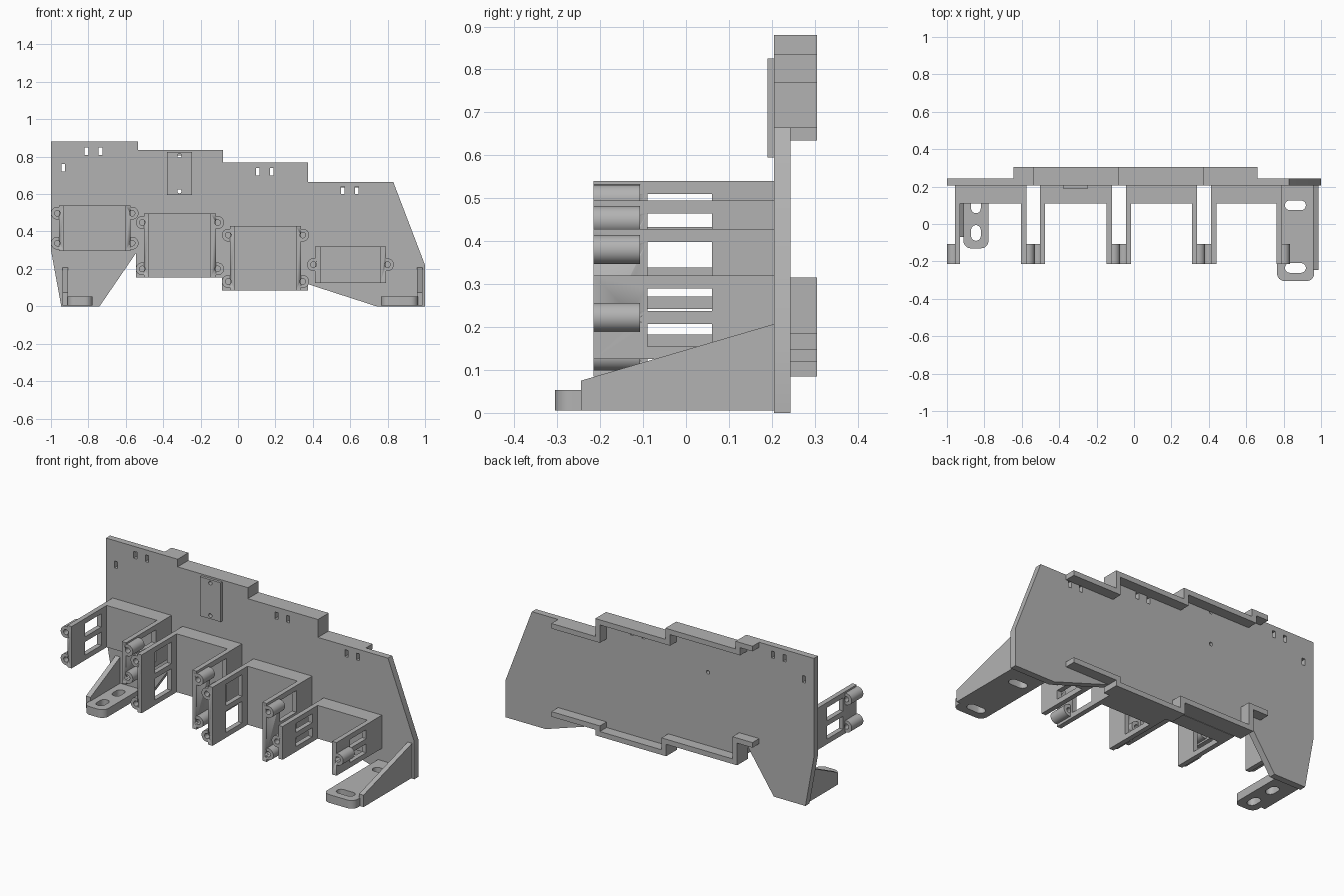
import bpy
from math import sin, cos, pi
from mathutils import Vector

cube = bpy.data.objects.get("Cube")
if cube:
    bpy.data.objects.remove(cube, do_unlink=True)

grey = bpy.data.materials.new("plain_grey")
GREY = (0.45, 0.45, 0.45, 1)
grey.use_nodes = True
grey.diffuse_color = GREY
grey.node_tree.nodes["Principled BSDF"].inputs["Base Color"].default_value = GREY

# How a profile (u, v) and depth w map onto x, y, z for each extrusion axis
AXES = {"x": lambda u, v, w: (w, u, v),
        "y": lambda u, v, w: (u, w, v),
        "z": lambda u, v, w: (u, v, w)}


def rect(u0, u1, v0, v1):
    return [(u0, v0), (u1, v0), (u1, v1), (u0, v1)]


def arc(cu, cv, r, start, end, n):
    steps = [start + (end - start) * i / n for i in range(n + 1)]
    return [(cu + r * cos(a), cv + r * sin(a)) for a in steps]


def circle(cu, cv, r, n=24):
    return arc(cu, cv, r, 0, 2 * pi, n)[:-1]


def slot(cu, cv, r, du, dv):
    """Rounded slot whose end centres sit at +-(du, dv)."""
    a = 0 if dv else -pi / 2
    return (arc(cu + du, cv + dv, r, a, a + pi, 10)
            + arc(cu - du, cv - dv, r, a + pi, a + 2 * pi, 10))


def panel(name, axis, lo, hi, outline, holes=()):
    """Extrude a profile with holes from lo to hi along an axis."""
    curve = bpy.data.curves.new(name, "CURVE")
    curve.dimensions = "2D"
    curve.fill_mode = "BOTH"
    curve.extrude = (hi - lo) / 2
    for loop in (outline, *holes):
        spline = curve.splines.new("POLY")
        spline.points.add(len(loop) - 1)
        for point, (u, v) in zip(spline.points, loop):
            point.co = (u, v, 0, 1)
        spline.use_cyclic_u = True
    temp = bpy.data.objects.new("temp", curve)
    bpy.context.collection.objects.link(temp)
    mesh = bpy.data.meshes.new_from_object(
        temp.evaluated_get(bpy.context.evaluated_depsgraph_get()))
    bpy.data.objects.remove(temp, do_unlink=True)
    bpy.data.curves.remove(curve)
    for vert in mesh.vertices:
        u, v, w = vert.co
        vert.co = Vector(AXES[axis](u, v, w + (lo + hi) / 2))
    mesh.name = name
    mesh.materials.clear()
    mesh.materials.append(grey)
    obj = bpy.data.objects.new(name, mesh)
    bpy.context.collection.objects.link(obj)
    # Weld the caps to the sides and face everything outwards
    bpy.ops.object.select_all(action="DESELECT")
    obj.select_set(True)
    bpy.context.view_layer.objects.active = obj
    bpy.ops.object.mode_set(mode="EDIT")
    bpy.ops.mesh.select_all(action="SELECT")
    bpy.ops.mesh.remove_doubles(threshold=0.0001)
    bpy.ops.mesh.normals_make_consistent(inside=False)
    bpy.ops.object.mode_set(mode="OBJECT")
    bpy.ops.object.shade_smooth_by_angle(angle=0.6)
    return obj


def cut(obj, cutter):
    """Subtract a cutter that stays as a hidden helper."""
    cutter.hide_render = True
    cutter.hide_set(True)
    cutter.display_type = "WIRE"
    mod = obj.modifiers.new("cut", "BOOLEAN")
    mod.object = cutter
    mod.solver = "EXACT"
    bpy.context.view_layer.objects.active = obj
    bpy.ops.object.modifier_apply(modifier=mod.name)
    bpy.data.objects.remove(cutter, do_unlink=True)


# Stepped back plate with cable slots
BACK, REAR = 0.205, 0.243
top_steps = [(-0.535, 0.88), (-0.535, 0.835), (-0.08, 0.835), (-0.08, 0.77),
             (0.375, 0.77), (0.375, 0.665)]
low_steps = [(-0.545, 0.285), (-0.545, 0.155), (-0.085, 0.155),
             (-0.085, 0.085), (0.375, 0.085), (0.375, 0.118)]
plate = ([(-1, 0.88)] + top_steps
         + [(0.83, 0.665), (1, 0.22), (1, 0), (0.74, 0)]
         + low_steps[::-1] + [(-0.74, 0), (-0.945, 0), (-1, 0.3)])
slots = [(-0.81, 0.83), (-0.735, 0.83), (-0.935, 0.74), (0.105, 0.72),
         (0.18, 0.72), (0.56, 0.62), (0.635, 0.62)]
screws = [circle(-0.313, z, 0.011, 16) for z in (0.615, 0.805)]
panel("back_plate", "y", BACK, REAR, plate,
      [rect(x - 0.01, x + 0.01, z - 0.02, z + 0.02) for x, z in slots] + screws)
panel("raised_pad", "y", 0.19, BACK, rect(-0.38, -0.245, 0.595, 0.825), screws)

# Stiffening ribs that follow the stepped edges behind the plate
RIB = 0.03


def rib(name, steps, shift):
    left, right = -0.645, 0.66
    outer = [(left, steps[0][1])] + steps + [(right, steps[-1][1])]
    inner = [(x + shift(x)[0], z + shift(x)[1]) for x, z in outer]
    inner[0] = (left, inner[0][1])
    inner[-1] = (right, inner[-1][1])
    panel(name, "y", REAR, 0.305, outer + inner[::-1])


rib("top_rib", top_steps, lambda x: (-RIB, -RIB))
rib("bottom_rib", low_steps, lambda x: (RIB if x < 0 else -RIB, RIB))

# Four U-shaped brackets: back block, two windowed arms, screw bosses
FRONT, ARM = -0.215, 0.028
brackets = [(-0.957, -0.575, 0.295, 0.54, 0.08),
            (-0.503, -0.118, 0.153, 0.495, 0.124),
            (-0.043, 0.337, 0.085, 0.428, 0.124),
            (0.412, 0.79, 0.125, 0.32, None)]
for i, (x0, x1, z0, z1, spread) in enumerate(brackets, 1):
    mid = (z0 + z1) / 2
    panel(f"bracket_{i}_block", "y", 0.11, BACK, rect(x0, x1, z0, z1))
    heights = [mid - spread, mid + spread] if spread else [mid]
    bar = 0.015
    windows = [rect(-0.09, 0.06, z0 + 0.03, mid - bar),
               rect(-0.09, 0.06, mid + bar, z1 - 0.03)]
    for side, xa, xc in (("right", x0, x0 - 0.009),
                         ("left", x1 - ARM, x1 + 0.009)):
        arm = panel(f"bracket_{i}_{side}_arm", "x", xa, xa + ARM,
                    rect(FRONT, 0.11, z0, z1), windows)
        for z in heights:
            cut(arm, panel("cutter", "y", FRONT - 0.05, -0.107,
                           circle(xc, z, 0.015)))
            panel(f"bracket_{i}_{side}_boss", "y", FRONT, -0.107,
                  circle(xc, z, 0.034, 32), [circle(xc, z, 0.015)])


# Feet with rounded front corners, slots and sloping gussets
def foot(side, x0, x1, front, holes, gusset_x, gusset_front):
    r = 0.04
    outline = ([(x1, BACK), (x0, BACK)]
               + arc(x0 + r, front + r, r, pi, 1.5 * pi, 8)
               + arc(x1 - r, front + r, r, 1.5 * pi, 2 * pi, 8))
    panel(f"{side}_foot", "z", 0.005, 0.053, outline, holes)
    panel(f"{side}_gusset", "x", *gusset_x,
          [(gusset_front, 0.005), (BACK, 0.005), (BACK, 0.207),
           (gusset_front, 0.075)])


foot("right", -0.912, -0.778, -0.13,
     [slot(-0.845, y, 0.026, 0, 0.016) for y in (0.1, -0.048)],
     (-0.938, -0.908), -0.07)
foot("left", 0.765, 0.963, -0.305,
     [slot(0.863, y, 0.026, 0.03, 0) for y in (0.1, -0.235)],
     (0.957, 0.986), -0.245)
